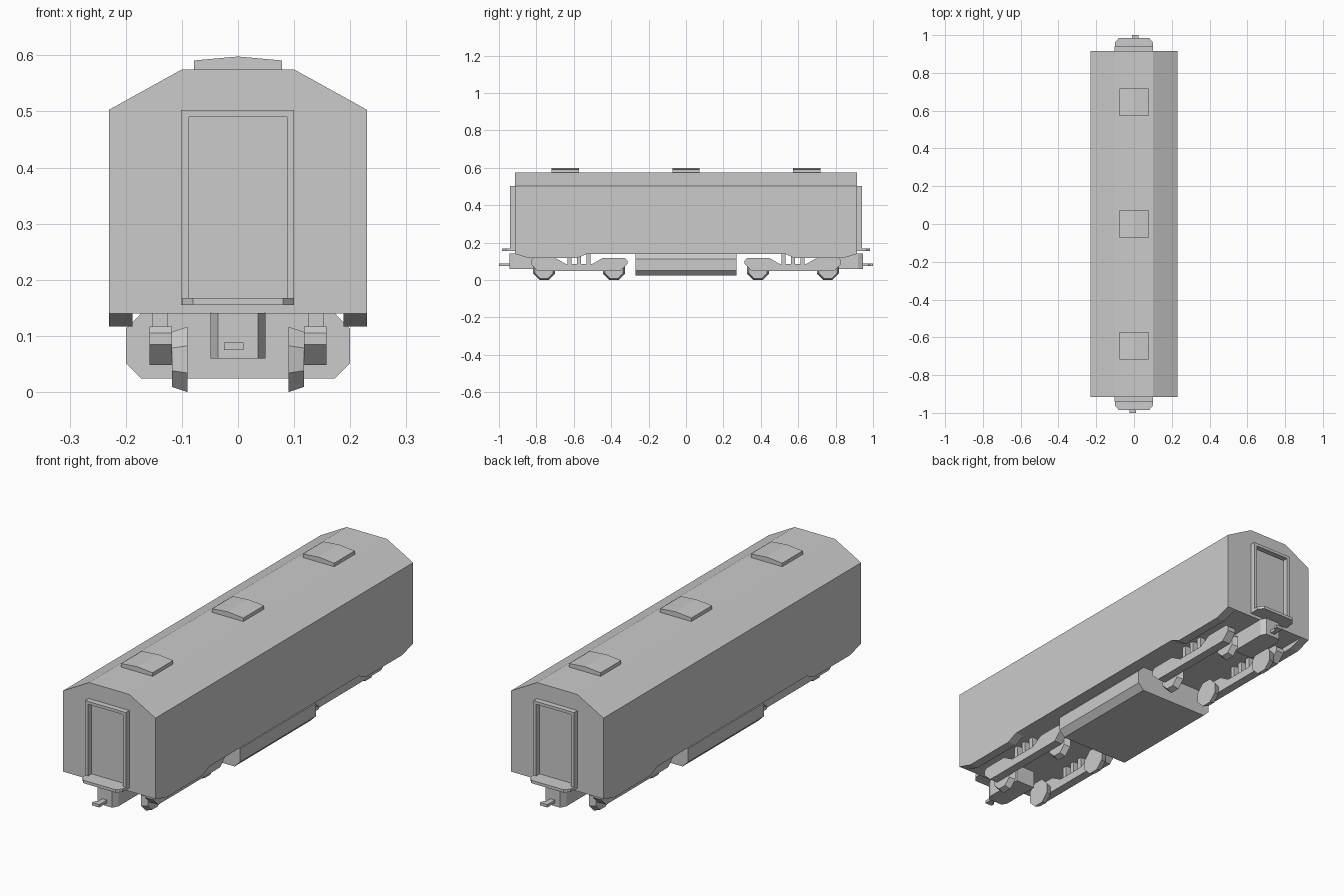
import bpy, bmesh
from math import pi
from mathutils import Matrix

if "Cube" in bpy.data.objects:
    bpy.data.objects.remove(bpy.data.objects["Cube"])


def finish(name, bm, mirror=(False, False)):
    """Turn a bmesh into an object, mirrored about the world x / y planes."""
    bmesh.ops.recalc_face_normals(bm, faces=bm.faces)
    me = bpy.data.meshes.new(name)
    bm.to_mesh(me)
    bm.free()
    ob = bpy.data.objects.new(name, me)
    bpy.context.collection.objects.link(ob)
    if any(mirror):
        m = ob.modifiers.new("Mirror", 'MIRROR')
        m.use_axis = (mirror[0], mirror[1], False)
        m.use_mirror_merge = False
    return ob


def prism(name, pts, axis, a, b, mirror=(False, False)):
    """Extrude a closed 2D profile along an axis from a to b."""
    put = {'x': lambda p, t: (t, p[0], p[1]),
           'y': lambda p, t: (p[0], t, p[1]),
           'z': lambda p, t: (p[0], p[1], t)}[axis]
    bm = bmesh.new()
    v0 = [bm.verts.new(put(p, a)) for p in pts]
    v1 = [bm.verts.new(put(p, b)) for p in pts]
    bm.faces.new(v0)
    bm.faces.new(v1)
    n = len(pts)
    for i in range(n):
        j = (i + 1) % n
        bm.faces.new((v0[i], v0[j], v1[j], v1[i]))
    return finish(name, bm, mirror)


def box(name, x, y, z, mirror=(False, False)):
    return prism(name, [(x[0], y[0]), (x[1], y[0]), (x[1], y[1]), (x[0], y[1])],
                 'z', z[0], z[1], mirror)


def sym(half):
    """Complete a half profile by reflecting it in its first coordinate."""
    return half + [(-u, v) for u, v in reversed(half)]


ENDS, SIDES, BOTH = (False, True), (True, False), (True, True)

# Car body with faceted roof
prism("car_body", sym([(0.23, 0.14), (0.23, 0.503), (0.1, 0.575)]), 'y', -0.915, 0.915)

# Skirts hanging under the sides above the wheels
prism("side_skirt", [(-0.915, 0.14), (-0.84, 0.117), (-0.58, 0.117), (-0.53, 0.14)],
      'x', 0.188, 0.23, BOTH)

# Roof hatches
for i, y in enumerate((-0.645, 0, 0.645)):
    prism(f"roof_hatch_{i + 1}", [(-0.078, 0.573), (0.078, 0.573), (0.078, 0.591),
                                  (0, 0.598), (-0.078, 0.591)], 'y', y - 0.073, y + 0.073)

# Gangway door frame around the recessed end door
prism("gangway_frame", [(-0.102, 0.155), (-0.102, 0.503), (0.1, 0.503), (0.1, 0.155),
                        (0.087, 0.155), (0.087, 0.49), (-0.087, 0.49), (-0.087, 0.155)],
      'y', -0.94, -0.91, ENDS)

# End step below the door
prism("end_step", sym([(0.1, -0.91), (0.1, -0.962), (0.08, -0.985)]), 'z', 0.155, 0.168, ENDS)

# Coupler housing with chamfered corners
prism("coupler_housing", sym([(0.049, -0.74), (0.049, -0.92), (0.036, -0.945)]),
      'z', 0.06, 0.141, ENDS)

# Coupling hooks, one turned for each end
hook = [(0.01, -0.94), (0.01, -1.0), (-0.025, -1.0), (-0.025, -0.985),
        (-0.012, -0.975), (-0.012, -0.94)]
prism("front_hook", hook, 'z', 0.075, 0.088)
prism("rear_hook", [(-x, -y) for x, y in hook], 'z', 0.075, 0.088)

# Equipment box under the middle
prism("equipment_box", sym([(0.172, 0.024), (0.2, 0.052), (0.2, 0.112), (0.172, 0.141)]),
      'y', -0.27, 0.27)

# Bogie side frames, lowered between the axles
BOGIE = 0.572
frame = sym([(0.22, 0.048), (0.258, 0.085), (0.258, 0.105), (0.245, 0.117),
             (0.125, 0.117), (0.07, 0.085)])
prism("bogie_frame", [(u - BOGIE, v) for u, v in frame], 'x', 0.118, 0.158, BOTH)

# Suspension posts up to the floor
for i, off in enumerate((-0.05, 0, 0.05)):
    y = off - BOGIE
    box(f"suspension_post_{i + 1}", (0.125, 0.152), (y - 0.011, y + 0.011), (0.084, 0.141), BOTH)

# Eight-sided tapered wheels
for i, off in enumerate((-0.187, 0.187)):
    bm = bmesh.new()
    bmesh.ops.create_cone(bm, cap_ends=True, segments=8, radius1=0.063, radius2=0.053, depth=0.028,
                          matrix=Matrix.Translation((0.104, off - BOGIE, 0.0582))
                          @ Matrix.Rotation(pi / 2, 4, 'Y') @ Matrix.Rotation(pi / 8, 4, 'Z'))
    finish(f"wheel_{i + 1}", bm, BOTH)
